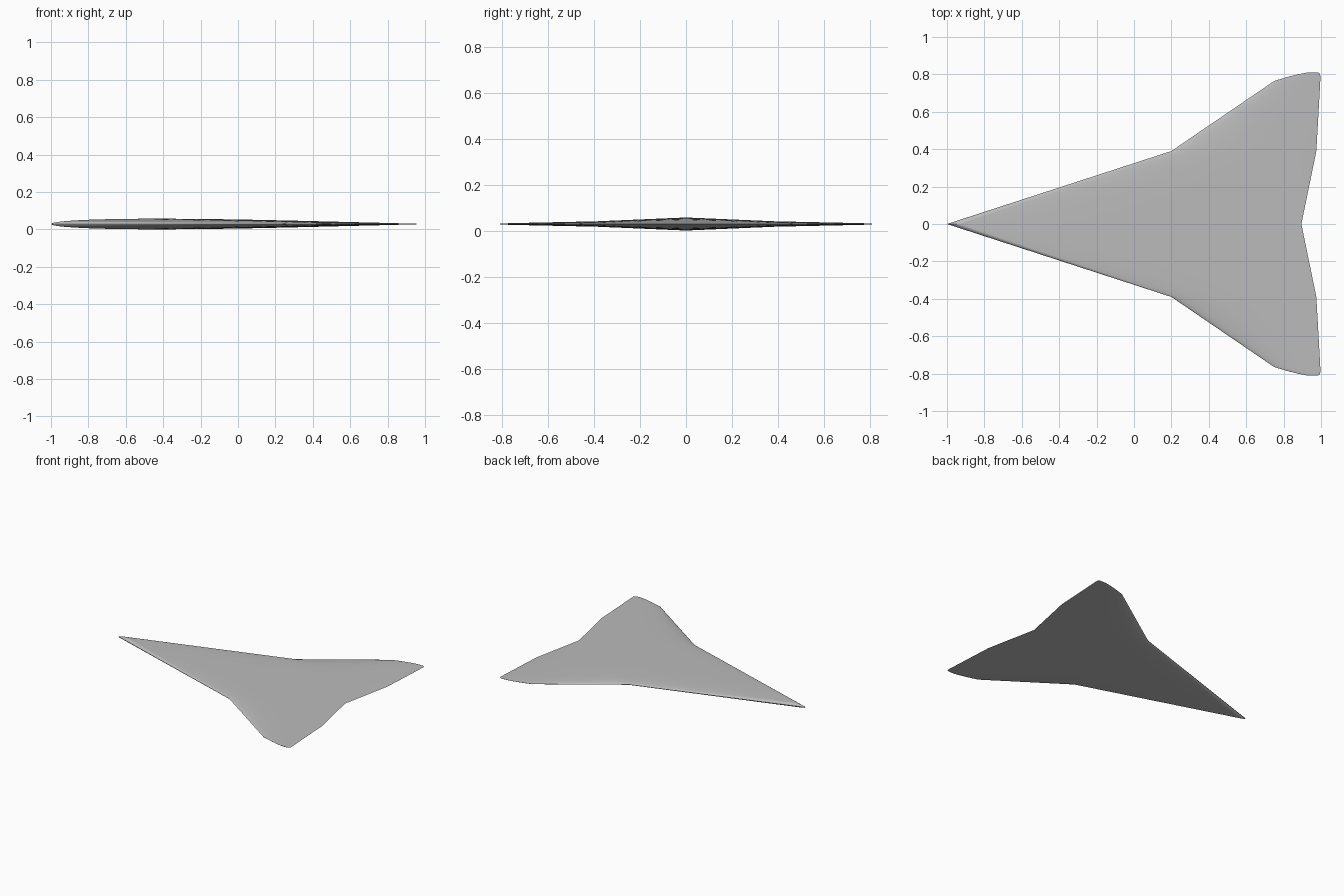
import bpy
import bmesh
import math

cube = bpy.data.objects.get("Cube")
if cube:
    bpy.data.objects.remove(cube)

MID_Z = 0.0285
THICKNESS = 0.03   # thickness as a share of chord
STEPS = 24         # chord divisions on each side

# Span stations: y, leading edge x, trailing edge x
STATIONS = [
    (0.0, -1.0, 0.895),
    (0.39, 0.2, 0.975),
    (0.765, 0.75, 0.996),
    (0.79, 0.835, 0.997),
    (0.803, 0.89, 0.994),
    (0.81, 0.925, 0.985),
]


def half_thickness(t):
    """Symmetric aerofoil half thickness at chord fraction t."""
    return 5 * THICKNESS * (0.2969 * math.sqrt(t) - 0.126 * t - 0.3516 * t**2
                            + 0.2843 * t**3 - 0.1036 * t**4)


def section(bm, y, lead, trail):
    """Closed ring: upper side tail to nose, then lower side back."""
    chord = trail - lead
    ring = []
    for i in range(2 * STEPS):
        t = (1 + math.cos(math.pi * i / STEPS)) / 2
        side = 1 if i <= STEPS else -1
        z = MID_Z + side * chord * half_thickness(t)
        ring.append(bm.verts.new((lead + t * chord, y, z)))
    return ring


# Half wing lofted through the span stations
bm = bmesh.new()
rings = [section(bm, *s) for s in STATIONS]
for a, b in zip(rings, rings[1:]):
    for i in range(len(a)):
        j = (i + 1) % len(a)
        bm.faces.new((a[i], a[j], b[j], b[i]))
bm.faces.new(rings[-1])
bmesh.ops.recalc_face_normals(bm, faces=bm.faces)
# The open root must still face outward
bm.faces.ensure_lookup_table()
if bm.faces[STEPS // 2].normal.z < 0:
    bmesh.ops.reverse_faces(bm, faces=bm.faces)
mesh = bpy.data.meshes.new("delta_wing")
bm.to_mesh(mesh)
bm.free()
wing = bpy.data.objects.new("delta_wing", mesh)
bpy.context.collection.objects.link(wing)

# Grey skin
grey = bpy.data.materials.new("plain_grey")
grey.use_nodes = True
color = (0.5, 0.5, 0.5, 1)
grey.diffuse_color = color
grey.node_tree.nodes["Principled BSDF"].inputs["Base Color"].default_value = color
mesh.materials.append(grey)

# Opposite half
mirror = wing.modifiers.new("mirror", 'MIRROR')
mirror.use_axis = (False, True, False)
mirror.use_clip = True
mirror.merge_threshold = 0.00001

bpy.context.view_layer.objects.active = wing
wing.select_set(True)
bpy.ops.object.modifier_apply(modifier="mirror")
bpy.ops.object.shade_smooth_by_angle(angle=math.radians(35))
